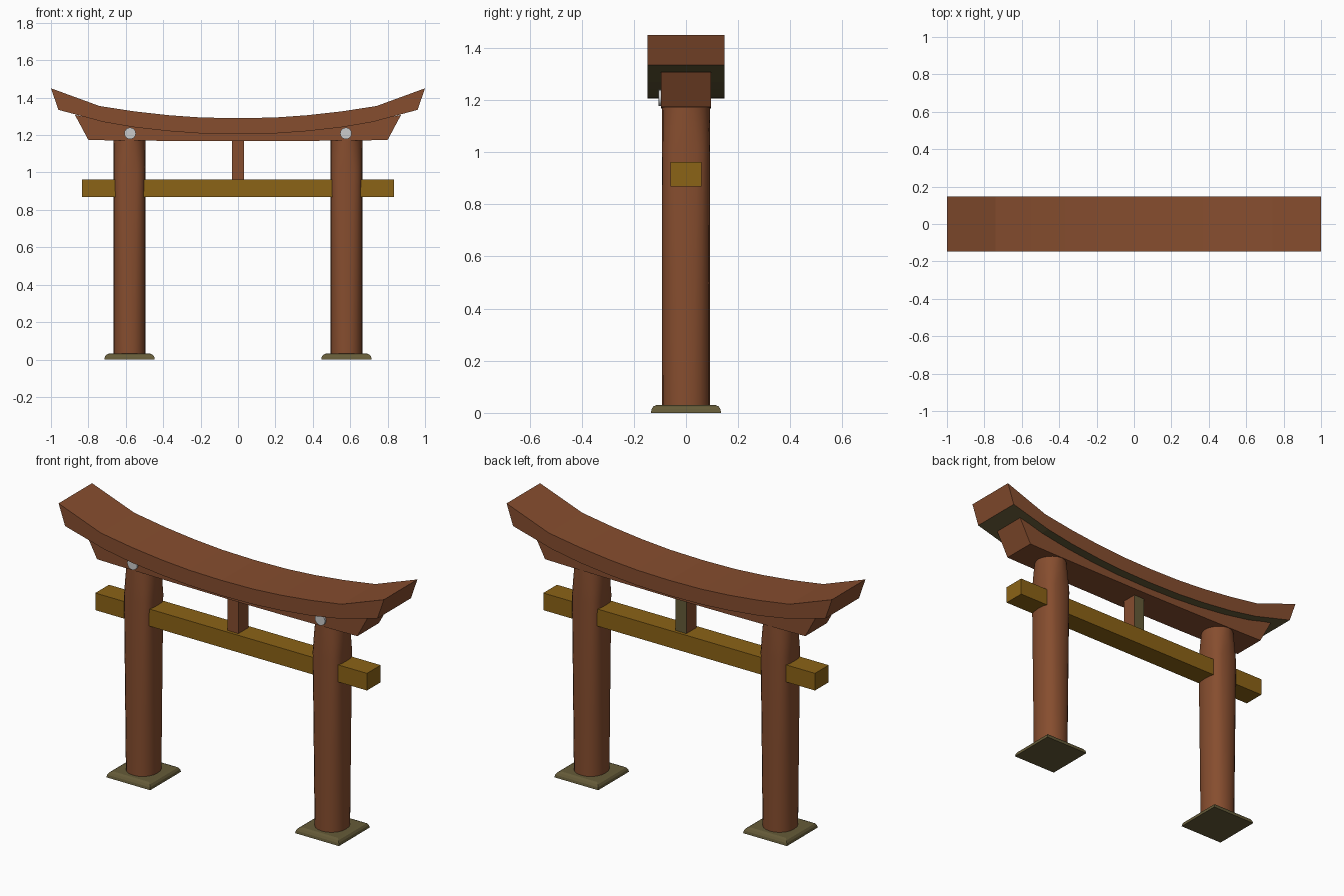
import bpy, bmesh, math

if "Cube" in bpy.data.objects:
    bpy.data.objects.remove(bpy.data.objects["Cube"])


def material(name, rgb):
    m = bpy.data.materials.new(name)
    m.diffuse_color = (*rgb, 1)
    m.use_nodes = True
    m.node_tree.nodes["Principled BSDF"].inputs["Base Color"].default_value = m.diffuse_color
    return m


BROWN = material("red_brown_wood", (0.24, 0.075, 0.028))
OCHRE = material("ochre_wood", (0.26, 0.125, 0.008))
OLIVE = material("dark_olive", (0.13, 0.105, 0.04))


def loft(name, rings, mat, smooth=False):
    """Skin a stack of equal-length rings and cap both ends."""
    bm = bmesh.new()
    vs = [[bm.verts.new(p) for p in ring] for ring in rings]
    n = len(rings[0])
    for a, b in zip(vs, vs[1:]):
        for i in range(n):
            j = (i + 1) % n
            bm.faces.new((a[i], a[j], b[j], b[i]))
    bm.faces.new(vs[0])
    bm.faces.new(vs[-1])
    bmesh.ops.recalc_face_normals(bm, faces=bm.faces)
    me = bpy.data.meshes.new(name)
    bm.to_mesh(me)
    bm.free()
    ob = bpy.data.objects.new(name, me)
    bpy.context.collection.objects.link(ob)
    if mat:
        me.materials.append(mat)
    if smooth:
        bpy.ops.object.select_all(action='DESELECT')
        ob.select_set(True)
        bpy.context.view_layer.objects.active = ob
        bpy.ops.object.shade_smooth_by_angle(angle=math.radians(35))
    return ob


def rect(cx, hx, hy, z):
    return [(cx + sx * hx, sy * hy, z) for sx, sy in ((-1, -1), (1, -1), (1, 1), (-1, 1))]


def beam(name, half, hy, mat):
    """Mirrored beam from (x_top, z_top, x_bottom, z_bottom) stations."""
    stations = [(-a, b, -c, d) for a, b, c, d in half[:0:-1]] + half
    return loft(name, [[(xt, -hy, zt), (xt, hy, zt), (xb, hy, zb), (xb, -hy, zb)]
                       for xt, zt, xb, zb in stations], mat)


def paint(ob, mat, test):
    ob.data.materials.append(mat)
    for p in ob.data.polygons:
        if test(p.normal):
            p.material_index = 1


# Curved top lintel with a dark underside
lintel = beam("top_lintel", [(0, 1.29, 0, 1.205), (0.2, 1.294, 0.2, 1.209), (0.37, 1.306, 0.37, 1.221),
                             (0.55, 1.326, 0.55, 1.241), (0.74, 1.355, 0.72, 1.27),
                             (1, 1.45, 0.96, 1.335)], 0.147, BROWN)
paint(lintel, OLIVE, lambda n: n.z < -0.8)

# Second lintel tucked beneath it, with slanted ends
beam("under_lintel", [(0, 1.22, 0, 1.167), (0.37, 1.235, 0.37, 1.169), (0.74, 1.28, 0.7, 1.172),
                      (0.872, 1.308, 0.8, 1.174)], 0.095, BROWN)

# Straight tie beam and centre strut
loft("tie_beam", [rect(0, 0.835, 0.06, z) for z in (0.868, 0.963)], OCHRE)
strut = loft("centre_strut", [rect(0, 0.033, 0.043, z) for z in (0.95, 1.19)], BROWN)
paint(strut, OLIVE, lambda n: n.y > 0.8)


# Pillar cross-section: round at the foot, squarer higher up, narrow at the top
def pillar_ring(cx, z, power, sides=20):
    ring = []
    for i in range(sides):
        a = 2 * math.pi * i / sides
        c, s = math.cos(a), math.sin(a)
        ring.append((cx + 0.086 * math.copysign(abs(c) ** (2 / power), c),
                     0.092 * math.copysign(abs(s) ** (2 / power), s), z))
    return ring


for side, x in (("left", -0.58), ("right", 0.58)):
    loft(side + "_pillar", [pillar_ring(x, z, p) for z, p in
                            ((0.02, 2.1), (0.5, 2.5), (1.0, 3.1), (1.09, 2.4), (1.18, 1.8))], BROWN, True)
    # Square foot plate with a rounded shoulder
    loft(side + "_foot_plate", [rect(x, h, h, z) for h, z in
                                ((0.135, 0), (0.132, 0.014), (0.125, 0.025), (0.112, 0.031))], OLIVE)
    # Round peg on the front of the under lintel
    loft(side + "_peg", [[(x * 0.995 + 0.031 * math.cos(t * math.pi / 8), y,
                           1.209 + 0.031 * math.sin(t * math.pi / 8)) for t in range(16)]
                         for y in (-0.08, -0.105)], None, True)
